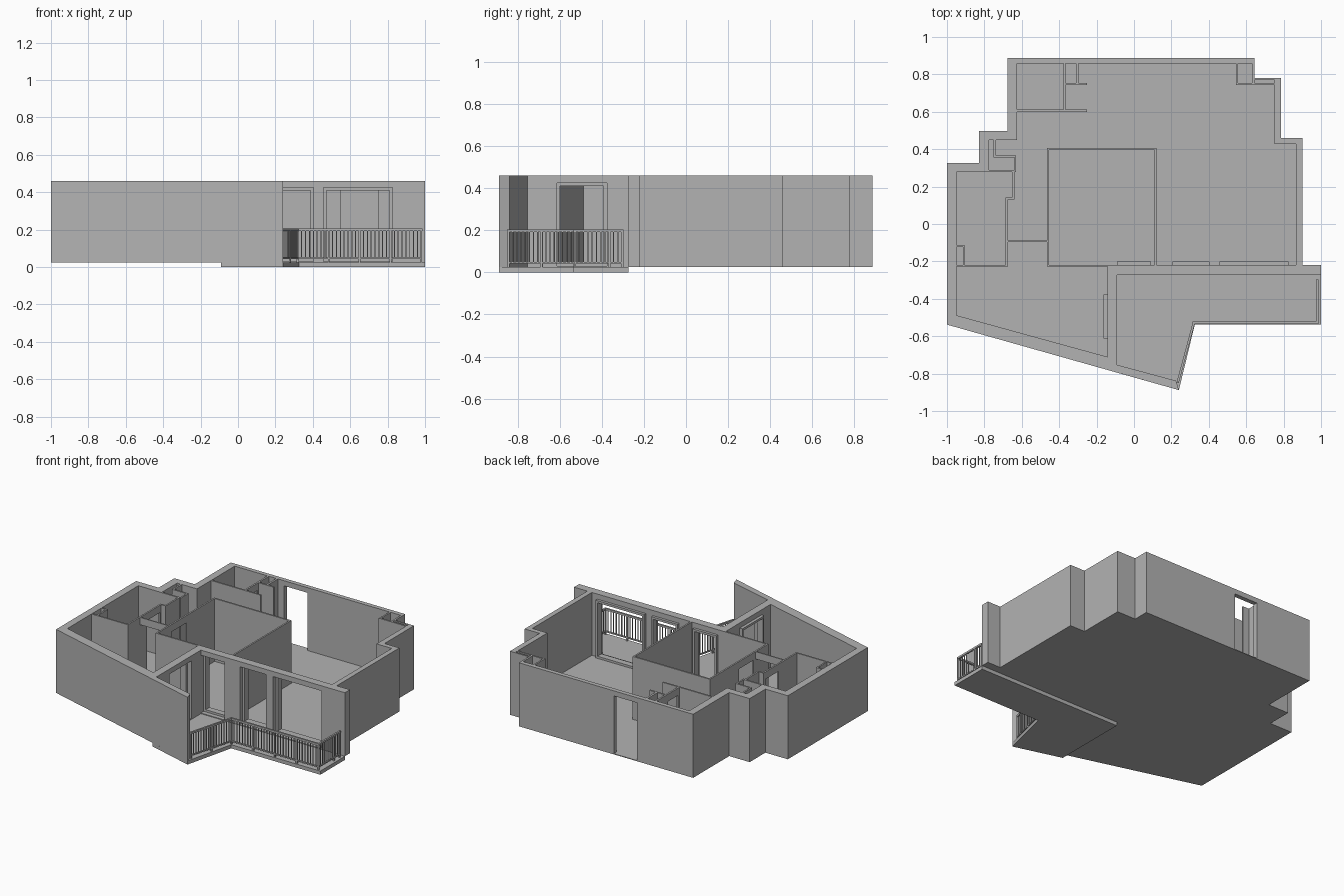
import bpy, bmesh, math
from mathutils import Vector

if "Cube" in bpy.data.objects:
    bpy.data.objects.remove(bpy.data.objects["Cube"])

Z0, ZF, ZT = 0.025, 0.03, 0.46      # wall base, floor top, wall top
SHIFT = -0.008                      # centres the plan on y = 0
DOOR = 0.425                        # head height of openings

grey = bpy.data.materials.new("plaster_grey")
grey.diffuse_color = (0.45, 0.45, 0.45, 1)
grey.use_nodes = True
grey.node_tree.nodes["Principled BSDF"].inputs["Base Color"].default_value = grey.diffuse_color


def add_prism(bm, pts, z0, z1):
    """Extrude a plan outline between two heights."""
    f = bm.faces.new([bm.verts.new((x, y + SHIFT, z0)) for x, y in pts])
    new = bmesh.ops.extrude_face_region(bm, geom=[f])["geom"]
    bmesh.ops.translate(bm, verts=[v for v in new if isinstance(v, bmesh.types.BMVert)],
                        vec=(0, 0, z1 - z0))


def rect(x0, x1, y0, y1):
    return [(x0, y0), (x1, y0), (x1, y1), (x0, y1)]


def strip(p, q, w):
    """Plan outline of a straight bar of width w from p to q."""
    p, q = Vector(p), Vector(q)
    d = (q - p).normalized() * w / 2
    n = Vector((-d.y, d.x))
    return [p - d + n, p - d - n, q + d - n, q + d + n]


def make(name, parts):
    """One object from a list of (outline, z0, z1)."""
    bm = bmesh.new()
    for pts, z0, z1 in parts:
        add_prism(bm, pts, z0, z1)
    bmesh.ops.recalc_face_normals(bm, faces=bm.faces)
    me = bpy.data.meshes.new(name)
    bm.to_mesh(me)
    bm.free()
    me.materials.append(grey)
    ob = bpy.data.objects.new(name, me)
    bpy.context.collection.objects.link(ob)
    return ob


def cut(ob, parts):
    """Subtract prisms one at a time, then bake the result."""
    cutters = []
    for i, part in enumerate(parts):
        c = make("cutter", [part])
        c.hide_render = True
        cutters.append(c)
        m = ob.modifiers.new("cut%d" % i, 'BOOLEAN')
        m.operation, m.object, m.solver = 'DIFFERENCE', c, 'EXACT'
    dg = bpy.context.evaluated_depsgraph_get()
    me = bpy.data.meshes.new_from_object(ob.evaluated_get(dg))
    ob.modifiers.clear()
    ob.data = me
    for c in cutters:
        bpy.data.objects.remove(c)


# Outer walls with floor: solid block with the rooms hollowed out
outline = [(-1, -.53), (.24, -.88), (.225, -.83), (-.09, -.745), (-.09, -.265),
           (1, -.265), (1, -.21), (.9, -.21), (.9, .468), (.787, .468), (.787, .788),
           (.645, .788), (.645, .895), (-.675, .895), (-.675, .505), (-.83, .505),
           (-.83, .335), (-1, .335)]
main_rooms = [(-.625, .865), (.632, .865), (.632, .778), (.75, .778), (.75, .435),
              (.865, .435), (.865, -.21), (-.95, -.21), (-.95, .287), (-.775, .287),
              (-.775, .457), (-.625, .457)]
bedroom = [(-.95, -.48), (-.143, -.702), (-.143, -.22), (-.95, -.22)]
south_doors = [(-.09, .09), (.205, .403), (.457, .825)]
side_door = (-.605, -.368)

walls = make("outer_walls", [(outline, Z0, ZT)])
cut(walls, [(main_rooms, ZF, .6), (bedroom, ZF, .6),
            (rect(-.675, -.465, -.24, -.19), ZF, .6),          # hall to bedroom
            (rect(-.25, -.075, .8, .95), ZF, DOOR),            # entrance
            (rect(-.2, -.05, *side_door), ZF, DOOR)]           # bedroom to balcony
    + [(rect(a, b, -.3, -.15), ZF, DOOR) for a, b in south_doors])

# Central room walls, with a door in the west side
c = .011
make("central_room_walls", [
    (rect(-.465, .12, .415 - c, .415), ZF, ZT),
    (rect(.12 - c, .12, -.212, .415 - c), ZF, ZT),
    (rect(-.465, -.465 + c, .1, .415 - c), ZF, ZT),
    (rect(-.465, -.465 + c, -.212, -.06), ZF, ZT),
    (rect(-.465, -.465 + c, -.06, .1), .41, ZT)])

# Bathroom walls, with a door to the hall and a corner duct
make("bathroom_walls", [
    (rect(-.686, -.675, -.212, -.01), ZF, ZT),
    (rect(-.686, -.675, -.01, .13), .41, ZT),
    (rect(-.686, -.675, .13, .15), ZF, ZT),
    (rect(-.686, -.64, .14, .151), ZF, ZT),
    (rect(-.651, -.64, .15, .297), ZF, ZT),
    (rect(-.78, -.63, .287, .298), ZF, ZT),
    (rect(-.915, -.905, -.212, -.105), ZF, ZT),
    (rect(-.955, -.905, -.115, -.105), ZF, ZT)])

# Lintel above the bedroom door in the hall
make("bedroom_lintel", [(rect(-.675, -.465, -.088, -.08), .41, ZT)])

# Service niche walls north of the bathroom
make("niche_walls", [
    (rect(-.75, -.739, .365, .46), ZF, ZT),
    (rect(-.75, -.63, .363, .374), ZF, ZT),
    (rect(-.64, -.63, .29, .365), ZF, ZT)])

# North-west room walls with duct
make("north_room_walls", [
    (rect(-.63, -.25, .608, .619), ZF, ZT),
    (rect(-.378, -.366, .74, .87), ZF, ZT),
    (rect(-.378, -.366, .635, .74), .41, ZT),
    (rect(-.378, -.366, .615, .635), ZF, ZT),
    (rect(-.37, -.25, .75, .762), ZF, ZT),
    (rect(-.311, -.297, .76, .87), ZF, ZT)])

# North-east duct walls
make("duct_walls", [
    (rect(.545, .556, .75, .87), ZF, ZT),
    (rect(.55, .755, .752, .763), ZF, ZT),
    (rect(.632, .643, .76, .79), ZF, ZT)])

# Door and window frames
f = .015


def frame(name, a, b, area):
    """Four bars; area(u0, u1) gives the plan rectangle along the wall."""
    make(name, [(area(a, a + f), ZF, DOOR), (area(b - f, b), ZF, DOOR),
                (area(a + f, b - f), DOOR - f, DOOR), (area(a + f, b - f), ZF, ZF + f)])


for i, (a, b) in enumerate(south_doors):
    frame("south_door_frame_%d" % (i + 1), a, b, lambda u, v: rect(u, v, -.235, -.192))
frame("side_door_frame", *side_door, lambda u, v: rect(-.163, -.12, u, v))

# Balcony slab
make("balcony_slab", [([(-.09, -.265), (-.09, -.787), (.24, -.88), (.325, -.53),
                        (1, -.53), (1, -.265)], 0, Z0)])

# Balcony railing: rails, posts and balusters along one path
path = [(.235, -.835), (.32, -.52), (.98, -.52), (.98, -.295)]
parts = []
for p, q in zip(path, path[1:]):
    parts += [(strip(p, q, .012), .192, .205), (strip(p, q, .01), .042, .05)]
    p, q = Vector(p), Vector(q)
    d = (q - p).normalized() * .0025
    n = round((q - p).length / .0205)
    for i in range(n + 1):
        m = p.lerp(q, i / n)
        post = i % 8 == 0 or i == n
        k = 2 if post else 1
        parts.append((strip(m - d * .01, m + d * .01, .005 * k),
                      Z0 if post else .045, .195))
make("balcony_railing", parts)
